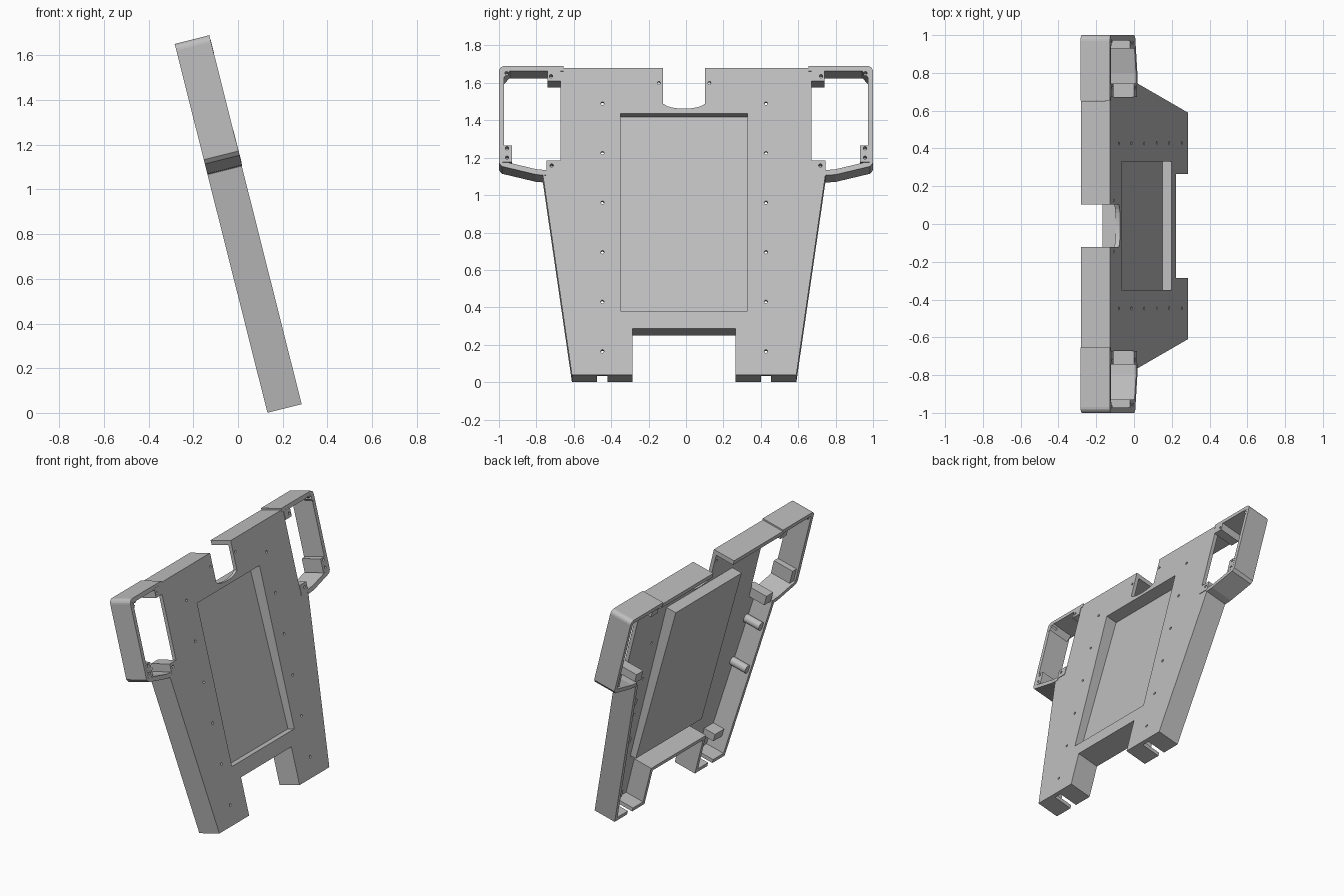
import bpy, bmesh, math
from mathutils import Matrix, Vector

if "Cube" in bpy.data.objects:
    bpy.data.objects.remove(bpy.data.objects["Cube"])

# Leaning frame: local x is the panel normal, local z runs up the slope
TILT = math.atan2(0.415, 1.65)
LEAN = Matrix.Translation((0.285, 0, 0.039)) @ Matrix.Rotation(-TILT, 4, 'Y')
DEPTH, SKIN, SHIFT = -0.158, -0.025, -0.01

grey = bpy.data.materials.new("plain grey")
grey.use_nodes = True
colour = (0.52, 0.52, 0.52, 1)
grey.diffuse_color = colour
grey.node_tree.nodes["Principled BSDF"].inputs["Base Color"].default_value = colour


def local(w, y, z):
    return LEAN @ Vector((w, y, (z - 0.039) / math.cos(TILT)))


def add_prism(bm, pts, front, back):
    """Extrude a (y, height) outline through the panel thickness."""
    depth = back if callable(back) else (lambda z: back)
    a = [bm.verts.new(local(front, y, z)) for y, z in pts]
    b = [bm.verts.new(local(depth(z), y, z)) for y, z in pts]
    bm.faces.new(a)
    bm.faces.new(b[::-1])
    for i in range(len(pts)):
        j = (i + 1) % len(pts)
        bm.faces.new((a[j], a[i], b[i], b[j]))


def prism(name, outlines, front, back):
    bm = bmesh.new()
    for pts in outlines:
        add_prism(bm, pts, front, back)
    bmesh.ops.recalc_face_normals(bm, faces=bm.faces)
    mesh = bpy.data.meshes.new(name)
    bm.to_mesh(mesh)
    bm.free()
    mesh.materials.append(grey)
    ob = bpy.data.objects.new(name, mesh)
    bpy.context.collection.objects.link(ob)
    return ob


def side(pts, s, shift=0.0):
    return [(s * a + shift, z) for a, z in pts]


def rect(a0, a1, z0, z1):
    return [(a0, z0), (a1, z0), (a1, z1), (a0, z1)]


def circle(a, z, r, n=12):
    return [(a + r * math.cos(math.tau * i / n), z + r * math.sin(math.tau * i / n)) for i in range(n)]


def ribbon(path, t):
    """Give a path a thickness on its right-hand side, with mitred corners."""
    p = [Vector(q) for q in path]
    inner = []
    for i, q in enumerate(p):
        dirs = []
        if i > 0:
            dirs.append((q - p[i - 1]).normalized())
        if i < len(p) - 1:
            dirs.append((p[i + 1] - q).normalized())
        normals = [Vector((d.y, -d.x)) for d in dirs]
        m = sum(normals, Vector((0, 0))).normalized()
        inner.append(tuple(q + m * t / max(m.dot(normals[0]), 0.4)))
    return list(path) + inner[::-1]


def cut(ob, cutter):
    mod = ob.modifiers.new("cut", 'BOOLEAN')
    mod.object, mod.operation, mod.solver = cutter, 'DIFFERENCE', 'EXACT'
    bpy.context.view_layer.objects.active = ob
    bpy.ops.object.modifier_apply(modifier=mod.name)


# Front panel outline, right half mirrored to the left
notch = [(0.1125 * k / 5, 1.462 + 0.04 * (1 - math.sqrt(1 - (k / 5.3) ** 2))) for k in range(6)]
half = notch + [(0.1125, 1.68), (0.672, 1.68), (0.672, 1.14), (0.74, 1.14), (0.755, 1.105),
                (0.60, 0.039), (0.275, 0.039), (0.275, 0.287)]


def panel_side(pts, s):
    return [(s * a + (0 if a > 0.66 and z > 1.12 else SHIFT), z) for a, z in pts]


outline = panel_side(half, 1) + panel_side(half[:0:-1], -1)
panel = prism("front_panel", [outline], 0, SKIN)

# Recessed tray, a little deeper towards the top
def tray_floor(z):
    return -0.05 - 0.03 * (z - 0.38) / 1.06

pocket = prism("pocket_cutter", [side(rect(-0.34, 0.34, 0.38, 1.437), 1, SHIFT)], 0.02, tray_floor)
tray = prism("recessed_tray", [side(rect(-0.36, 0.36, 0.36, 1.457), 1, SHIFT)],
             SKIN, lambda z: tray_floor(z) - 0.018)
cut(panel, pocket)
cut(tray, pocket)

# Screw holes in the panel
holes = [circle(s * 0.437 + SHIFT, 0.165 + 0.265 * k, 0.009) for s in (1, -1) for k in range(6)]
holes += [circle(s * 0.135 + SHIFT, 1.6, 0.008) for s in (1, -1)]
hole_cutter = prism("hole_cutter", holes, 0.02, -0.04)
cut(panel, hole_cutter)

# Perimeter walls, with a slot left open under each leg
outer = [(0.755, 1.105), (0.60, 0.039), (0.465, 0.039)]
leg = [(0.41, 0.039), (0.275, 0.039), (0.275, 0.287)]
middle = leg + [(-a, z) for a, z in leg[::-1]]
prism("lower_middle_wall", [side(ribbon(middle, 0.025), 1, SHIFT)], SKIN, DEPTH)
cutters = [pocket, hole_cutter]

for s, label in ((1, "left"), (-1, "right")):
    prism("side_wall_" + label, [side(ribbon(outer, 0.025), s, SHIFT)], SKIN, DEPTH)
    top = ribbon([(0.1125, 1.68), (0.66, 1.68)], 0.03)
    prism("top_wall_" + label, [side(top, s, SHIFT)], SKIN, DEPTH)

    # Open wing frame
    arc = [(0.97 + 0.03 * math.sin(t), 1.66 + 0.03 * math.cos(t))
           for t in (math.radians(18 * k) for k in range(6))]
    rim = [(0.655, 1.69)] + arc + [(1.0, 1.172), (0.985, 1.153), (0.80, 1.109), (0.74, 1.105)]
    wing = prism("wing_frame_" + label, [side(ribbon(rim, 0.028), s)], 0.002, DEPTH)

    # Mounting blocks in the corners of the wing opening
    blocks = [rect(0.93, 0.98, 1.175, 1.265), rect(0.672, 0.745, 1.12, 1.185),
              rect(0.672, 0.74, 1.61, 1.67), [(0.935, 1.67), (0.98, 1.67), (0.98, 1.62)]]
    mounts = prism("wing_mounts_" + label, [side(b, s) for b in blocks], 0.003, -0.145)
    spots = [(0.957, 1.25), (0.957, 1.2), (0.718, 1.158), (0.722, 1.635), (0.96, 1.652)]
    drill = prism("drill_cutter", [circle(s * a, z, 0.009) for a, z in spots], 0.02, -0.04)
    cut(wing, drill)
    cut(mounts, drill)
    cutters.append(drill)

    # Screw posts along the side wall and a rib inside the leg
    posts = prism("screw_posts_" + label,
                  [circle(s * a + SHIFT, z, 0.028, 20) for a, z in ((0.69, 0.95), (0.648, 0.65))],
                  SKIN, -0.145)
    bpy.ops.object.select_all(action='DESELECT')
    posts.select_set(True)
    bpy.context.view_layer.objects.active = posts
    bpy.ops.object.shade_smooth_by_angle(angle=math.radians(30))
    prism("leg_rib_" + label, [side(rect(0.50, 0.60, 0.16, 0.21), s, SHIFT)], SKIN, -0.11)

for c in cutters:
    bpy.data.objects.remove(c)
